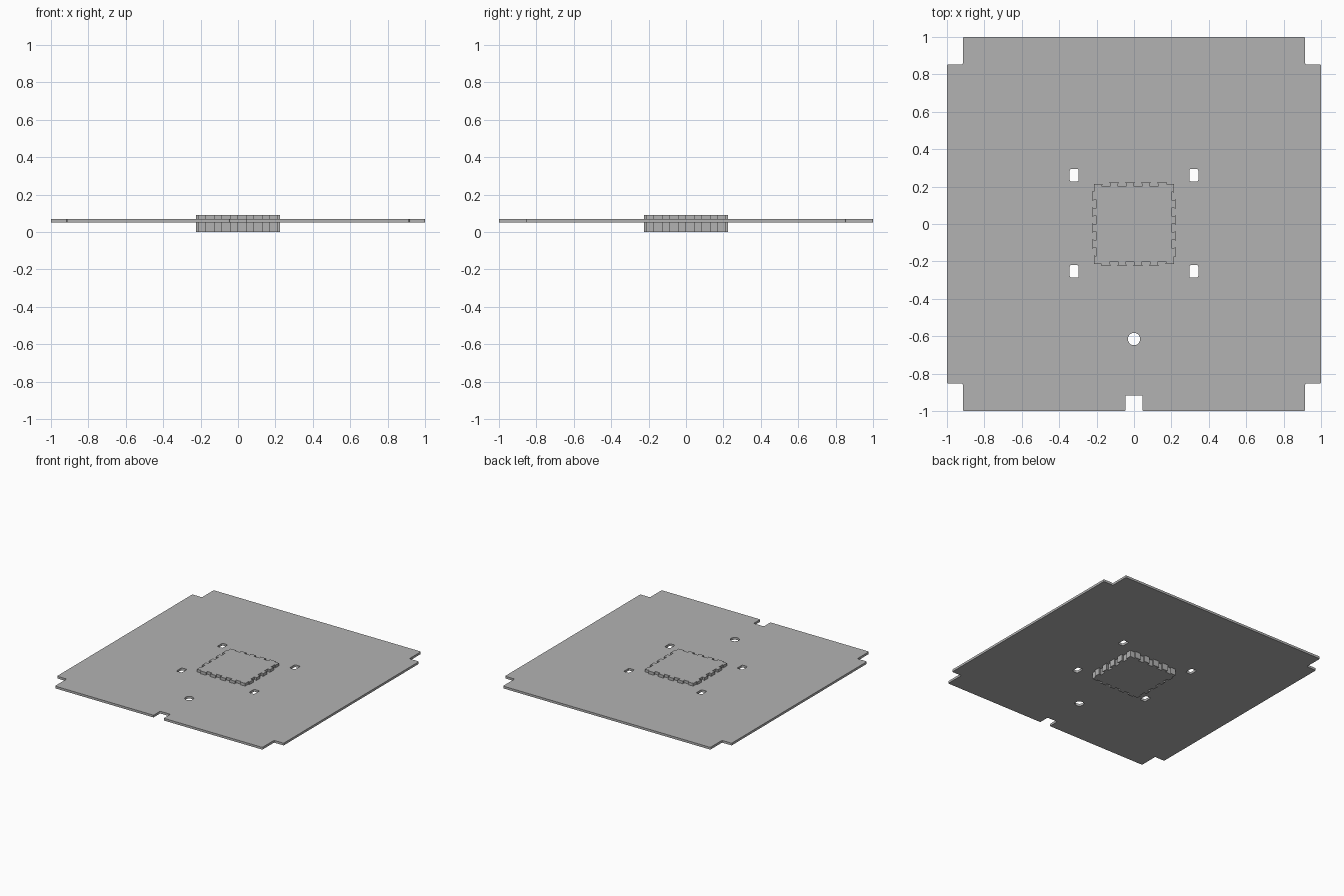
import bpy, math

if "Cube" in bpy.data.objects:
    bpy.data.objects.remove(bpy.data.objects["Cube"])

grey = bpy.data.materials.new("plain grey")
grey.diffuse_color = (0.45, 0.45, 0.45, 1)
grey.use_nodes = True
grey.node_tree.nodes["Principled BSDF"].inputs["Base Color"].default_value = grey.diffuse_color


def slab(name, loops, z0, z1):
    """Flat shape from closed outlines (inner outlines become holes), z0 to z1."""
    cu = bpy.data.curves.new(name, 'CURVE')
    cu.dimensions, cu.fill_mode = '2D', 'BOTH'
    cu.extrude = (z1 - z0) / 2
    for pts in loops:
        sp = cu.splines.new('POLY')
        sp.points.add(len(pts) - 1)
        for p, (x, y) in zip(sp.points, pts):
            p.co = (x, y, 0, 1)
        sp.use_cyclic_u = True
    ob = bpy.data.objects.new(name, cu)
    bpy.context.collection.objects.link(ob)
    ob.location.z = (z0 + z1) / 2
    bpy.ops.object.select_all(action='DESELECT')
    bpy.context.view_layer.objects.active = ob
    ob.select_set(True)
    bpy.ops.object.convert(target='MESH')
    ob = bpy.context.object
    ob.data.materials.clear()
    ob.data.materials.append(grey)
    for f in ob.data.polygons:
        f.use_smooth = False
    return ob


def rounded(pts, r, n=3):
    """Round every corner of an axis-aligned outline."""
    out = []
    for i, (x, y) in enumerate(pts):
        (ax, ay), (bx, by) = pts[i - 1], pts[(i + 1) % len(pts)]
        la, lb = math.hypot(ax - x, ay - y), math.hypot(bx - x, by - y)
        ua, ub = ((ax - x) / la, (ay - y) / la), ((bx - x) / lb, (by - y) / lb)
        for k in range(n + 1):
            t = k / n * math.pi / 2
            a, b = r * (1 - math.sin(t)), r * (1 - math.cos(t))
            out.append((x + ua[0] * a + ub[0] * b, y + ua[1] * a + ub[1] * b))
    return out


def rect(cx, cy, w, h):
    return [(cx + sx * w / 2, cy + sy * h / 2)
            for sx, sy in ((-1, -1), (1, -1), (1, 1), (-1, 1))]


# Base plate: stepped corners, front notch, four slots and a round hole
NX, NY = 0.915, 0.853
outline = [(-NX, -1), (-0.045, -1), (-0.045, -0.917), (0.045, -0.917), (0.045, -1), (NX, -1),
           (NX, -NY), (1, -NY), (1, NY), (NX, NY), (NX, 1),
           (-NX, 1), (-NX, NY), (-1, NY), (-1, -NY), (-NX, -NY)]
loops = [rounded(outline, 0.006)]
for x in (-0.32, 0.32):
    for y in (-0.253, 0.261):
        loops.append(rounded(rect(x, y, 0.048, 0.067), 0.009))
loops.append([(0.033 * math.cos(a), -0.615 + 0.033 * math.sin(a))
              for a in (i * math.tau / 32 for i in range(32))])
slab("base_plate", loops, 0.05, 0.068)

# Centre block: dovetail teeth on each side, repeated by quarter turns
C, CELLS, FLARE = 0.213, 10, 0.003
step = 2 * C / CELLS
side = [(-C, C)]
for i in range(1, CELLS):
    x = -C + i * step
    levels = [C if j in (0, CELLS - 1) else (0.203 if j % 2 else 0.224) for j in (i - 1, i)]
    lean = -FLARE if levels[1] > levels[0] else FLARE
    side += [(x + (lean if z > 0.21 else -lean), z) for z in levels]
teeth = []
for q in range(4):
    for x, y in side:
        for _ in range(q):
            x, y = y, -x
        teeth.append((x, y))
slab("toothed_block", [teeth], 0, 0.09)
